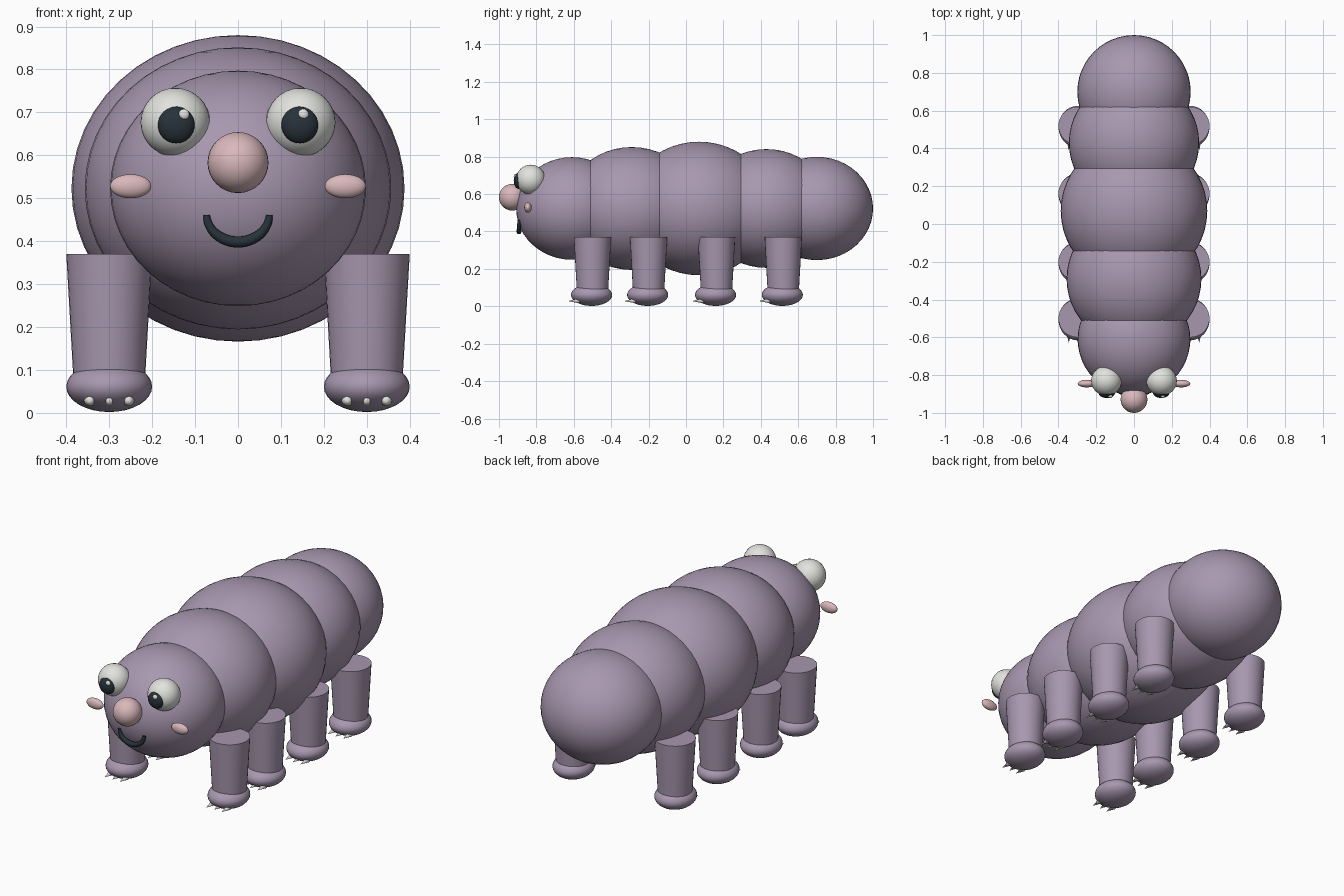
import bpy
from math import radians, pi, sin, cos

cube = bpy.data.objects.get("Cube")
if cube:
    bpy.data.objects.remove(cube, do_unlink=True)


def material(name, r, g, b):
    m = bpy.data.materials.new(name)
    m.use_nodes = True
    m.diffuse_color = (r, g, b, 1)
    bsdf = next(n for n in m.node_tree.nodes if n.type == 'BSDF_PRINCIPLED')
    bsdf.inputs["Base Color"].default_value = (r, g, b, 1)
    return m


MAUVE = material("mauve skin", 0.39, 0.31, 0.43)
PINK = material("soft pink", 0.70, 0.48, 0.50)
WHITE = material("off white", 0.76, 0.76, 0.73)
DARK = material("dark slate", 0.02, 0.032, 0.042)


def finish(name, mat):
    ob = bpy.context.object
    ob.name = name
    ob.data.materials.append(mat)
    bpy.ops.object.shade_smooth_by_angle(angle=radians(40))
    return ob


def ball(name, mat, loc, size, segments=32):
    """Ellipsoid with the given half sizes."""
    bpy.ops.mesh.primitive_uv_sphere_add(segments=segments, ring_count=segments // 2, location=loc)
    bpy.context.object.scale = size
    return finish(name, mat)


def cone(name, mat, loc, r1, r2, depth, segments, tilt=0):
    bpy.ops.mesh.primitive_cone_add(vertices=segments, radius1=r1, radius2=r2, depth=depth,
                                    location=loc, rotation=(tilt, 0, 0))
    return finish(name, mat)


# Body: a row of overlapping, slightly flattened balls
MID = 0.523
for name, y, r in (("head", -0.61, 0.298), ("shoulder_segment", -0.29, 0.357),
                   ("middle_segment", 0.07, 0.388), ("hip_segment", 0.43, 0.345),
                   ("rear_segment", 0.70, 0.30)):
    ball(name, MAUVE, (0, y, MID), (r, r, r * 0.92), 48)

# Four pairs of legs with paws and claws
for side, s in (("left", 1), ("right", -1)):
    for i, y in enumerate((-0.5, -0.2, 0.163, 0.52), 1):
        x = s * 0.3
        tag = f"{side}_{i}"
        cone(f"leg_{tag}", MAUVE, (x, y, 0.22), 0.083, 0.1, 0.30, 32)
        ball(f"paw_{tag}", MAUVE, (x, y - 0.005, 0.061), (0.1, 0.11, 0.059))
        for k in (-1, 0, 1):
            cone(f"claw_{tag}_{k + 2}", WHITE, (x + k * 0.045, y - 0.1, 0.029),
                 0.014, 0, 0.06, 12, radians(92))

    # Eyes and cheeks
    ball(f"{side}_eye", WHITE, (s * 0.146, -0.83, 0.677), (0.081, 0.079, 0.08))
    ball(f"{side}_pupil", DARK, (s * 0.144, -0.895, 0.671), (0.043, 0.026, 0.043))
    ball(f"{side}_cheek", PINK, (s * 0.25, -0.845, 0.528), (0.048, 0.02, 0.028))

# Eye glints, both set toward the same side
for name, x in (("left_glint", 0.152), ("right_glint", -0.126)):
    ball(name, WHITE, (x, -0.912, 0.695), (0.013, 0.009, 0.013), 16)

# Nose
ball("nose", PINK, (0, -0.929, 0.583), (0.071, 0.071, 0.071))

# Smile: a tapered tube bent in an arc
curve = bpy.data.curves.new("mouth", 'CURVE')
curve.dimensions = '3D'
curve.bevel_depth = 0.013
curve.bevel_resolution = 4
curve.use_fill_caps = True
spline = curve.splines.new('POLY')
STEPS = 24
spline.points.add(STEPS)
for i, p in enumerate(spline.points):
    a = pi * i / STEPS
    p.co = (-0.073 * cos(a), -0.893, 0.461 - 0.063 * sin(a), 1)
    p.radius = 0.6 + 0.4 * sin(a)
mouth = bpy.data.objects.new("mouth", curve)
curve.materials.append(DARK)
bpy.context.collection.objects.link(mouth)
